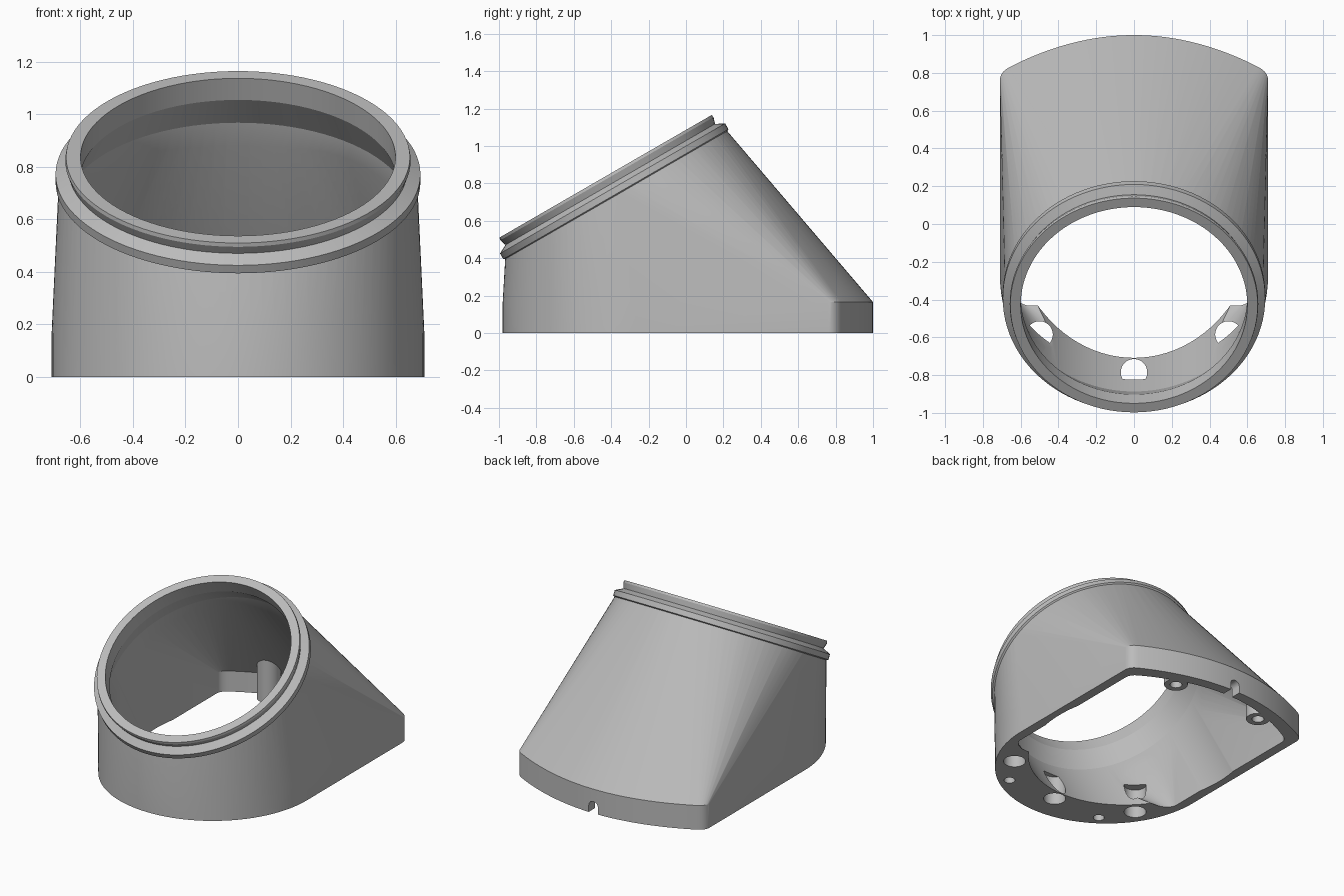
import bpy, bmesh, math
from mathutils import Matrix, Vector

if "Cube" in bpy.data.objects:
    bpy.data.objects.remove(bpy.data.objects["Cube"], do_unlink=True)

SEG = 96
# Frame of the tilted collar: local z is the collar axis, origin on its top face
TILT = Matrix.Translation((0, -0.43, 0.8375)) @ Matrix.Rotation(math.radians(30), 4, 'X')

grey = bpy.data.materials.new("warm_grey_plastic")
grey.use_nodes = True
grey.diffuse_color = (0.5, 0.5, 0.5, 1)
grey.node_tree.nodes["Principled BSDF"].inputs["Base Color"].default_value = (0.5, 0.5, 0.5, 1)


def make_object(name, bm):
    bmesh.ops.recalc_face_normals(bm, faces=bm.faces[:])
    mesh = bpy.data.meshes.new(name)
    bm.to_mesh(mesh)
    bm.free()
    mesh.materials.append(grey)
    obj = bpy.data.objects.new(name, mesh)
    bpy.context.collection.objects.link(obj)
    return obj


def hull(name, points):
    bm = bmesh.new()
    for p in points:
        bm.verts.new(p)
    bmesh.ops.convex_hull(bm, input=bm.verts[:])
    bmesh.ops.delete(bm, geom=[v for v in bm.verts if not v.link_faces], context='VERTS')
    bmesh.ops.dissolve_limit(bm, angle_limit=math.radians(0.3),
                             verts=bm.verts[:], edges=bm.edges[:])
    return make_object(name, bm)


def lathe(name, profile, matrix):
    # Closed solid of revolution; the profile's ends are capped flat
    bm = bmesh.new()
    rings = [[bm.verts.new(matrix @ p) for p in circle(r, h)] for r, h in profile]
    for a, b in zip(rings, rings[1:]):
        for i in range(SEG):
            j = (i + 1) % SEG
            bm.faces.new((a[i], a[j], b[j], b[i]))
    bm.faces.new(rings[0])
    bm.faces.new(rings[-1])
    return make_object(name, bm)


def circle(r, h):
    angles = [2 * math.pi * i / SEG for i in range(SEG)]
    return [Vector((r * math.cos(a), r * math.sin(a), h)) for a in angles]


def cylinder(name, x, y, r, z0, z1):
    return lathe(name, [(r, z0), (r, z1)], Matrix.Translation((x, y, 0)))


def combine(target, other, operation):
    mod = target.modifiers.new(operation.lower(), 'BOOLEAN')
    mod.operation, mod.object, mod.solver = operation, other, 'EXACT'
    bpy.context.view_layer.objects.active = target
    bpy.ops.object.modifier_apply(modifier=mod.name)
    bpy.data.objects.remove(other, do_unlink=True)


def back_edge(half, depth):
    # Bowed back edge with small rounded corners
    e = half - 0.05
    pts = [(e * i / 16, depth - 0.17 * (i / 16) ** 2) for i in range(-16, 17)]
    for i in range(1, 9):
        t = i / 8
        x = (1 - t) ** 2 * e + (1 - (1 - t) ** 2) * half
        y = depth - 0.17 - 0.052 * t * (1 - t) - 0.07 * t * t
        pts += [(x, y), (-x, y)]
    return pts


# Outer shell: rounded base stretched up to the tilted collar
front = [(0.71 * math.cos(a), -0.27 + 0.71 * math.sin(a))
         for a in [math.pi * (1 + i / 48) for i in range(49)]]
outline = front + back_edge(0.71, 1.0)
points = [(x, y, z) for x, y in outline for z in (0, 0.165)]
points += [TILT @ p for p in circle(0.683, -0.11)]
housing = hull("housing", points)

# Grooved collar on the sloping mouth
collar = [(0.655, 0), (0.658, -0.015), (0.647, -0.05), (0.695, -0.075),
          (0.695, -0.11), (0.66, -0.13)]
combine(housing, lathe("collar", collar, TILT), 'UNION')

# Rear cavity, leaving two screw bosses standing
points = [(x, y, z) for x, y in back_edge(0.645, 0.93) + [(-0.645, -0.36), (0.645, -0.36)]
          for z in (-0.05, 0.14)]
points += [TILT @ p for p in circle(0.645, -0.25)]
cavity = hull("cavity", points)
for side in (-1, 1):
    combine(cavity, cylinder("screw_boss", side * 0.34, 0.82, 0.075, -0.1, 0.8), 'DIFFERENCE')
combine(housing, cavity, 'DIFFERENCE')

# Stepped bore through the collar, leaving a solid crescent at the front
bore = [(0.6, 0.1), (0.6, -0.095), (0.66, -0.23), (0.66, -1.5)]
combine(housing, lathe("bore", bore, TILT), 'DIFFERENCE')

# Sockets and screw holes in the underside
for x, y, r, top in ((0, -0.785, 0.07, 0.2), (0.5, -0.585, 0.07, 0.2), (-0.5, -0.585, 0.07, 0.2),
                     (0.37, -0.79, 0.035, 0.15), (-0.37, -0.79, 0.035, 0.15),
                     (0.34, 0.82, 0.038, 0.15), (-0.34, 0.82, 0.038, 0.15)):
    combine(housing, cylinder("hole", x, y, r, -0.1, top), 'DIFFERENCE')

# Arched cable notch in the back edge
arch = [(0.035 * math.cos(math.pi * i / 16), 0.045 + 0.035 * math.sin(math.pi * i / 16))
        for i in range(17)] + [(-0.035, -0.05), (0.035, -0.05)]
combine(housing, hull("notch", [(x, y, z) for x, z in arch for y in (0.88, 1.1)]), 'DIFFERENCE')

# Smooth curved walls, crisp edges
bpy.ops.object.select_all(action='DESELECT')
housing.select_set(True)
bpy.context.view_layer.objects.active = housing
bpy.ops.object.shade_smooth_by_angle(angle=math.radians(20))
